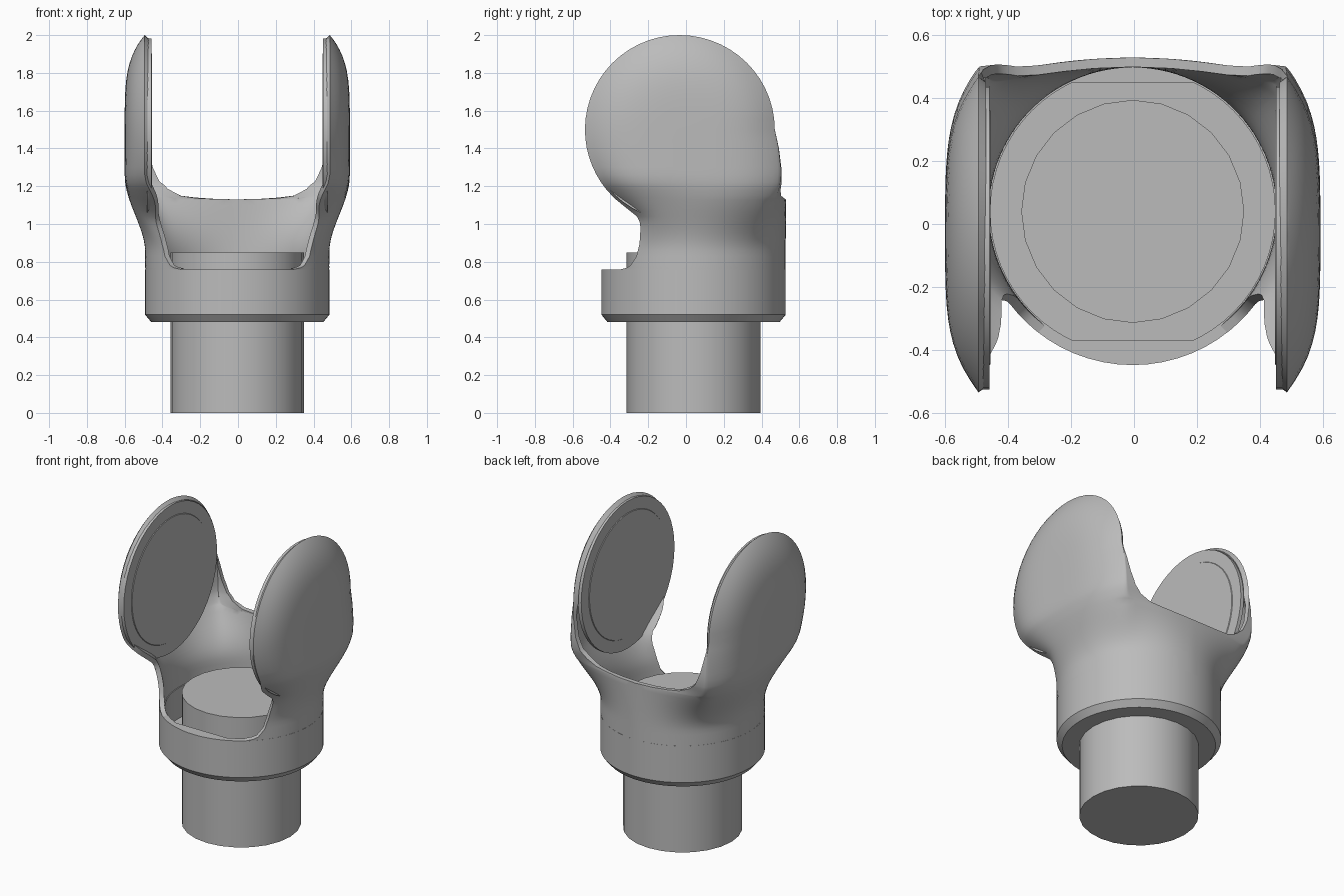
import bpy, bmesh, math
from mathutils import Matrix

cube = bpy.data.objects.get("Cube")
if cube:
    bpy.data.objects.remove(cube, do_unlink=True)

grey = bpy.data.materials.new("plain_grey")
grey.use_nodes = True
COLOUR = (0.5, 0.5, 0.5, 1)
grey.diffuse_color = COLOUR
grey.node_tree.nodes["Principled BSDF"].inputs["Base Color"].default_value = COLOUR

SHIFT_X = -0.004        # whole model sits slightly to its right
AXIS_Y = 0.04           # axis of shaft and collar
RADIUS = 0.488          # collar radius
EAR_Y, EAR_Z, EAR_R = -0.035, 1.5, 0.5
EDGE_X, BULGE = 0.49, 0.106


def finish(name, bm, mods=()):
    """Turn a bmesh into a shaded, coloured object with modifiers applied."""
    mesh = bpy.data.meshes.new(name)
    bm.to_mesh(mesh)
    bm.free()
    mesh.materials.append(grey)
    ob = bpy.data.objects.new(name, mesh)
    bpy.context.collection.objects.link(ob)
    ob.location.x = SHIFT_X
    for kind, settings in mods:
        mod = ob.modifiers.new(kind.title(), kind)
        for key, value in settings.items():
            setattr(mod, key, value)
    bpy.ops.object.select_all(action='DESELECT')
    ob.select_set(True)
    bpy.context.view_layer.objects.active = ob
    if mods:
        bpy.ops.object.convert(target='MESH')
    bpy.ops.object.shade_smooth_by_angle(angle=math.radians(35))
    return ob


def lathe(name, profile, segments, matrix):
    """Revolve (radius, height) points around z, then place them."""
    bm = bmesh.new()
    verts = [bm.verts.new((r, 0, h)) for r, h in profile]
    edges = [bm.edges.new(pair) for pair in zip(verts, verts[1:])]
    bmesh.ops.spin(bm, geom=verts + edges, cent=(0, 0, 0), axis=(0, 0, 1),
                   angle=math.tau, steps=segments)
    bmesh.ops.remove_doubles(bm, verts=bm.verts, dist=0.0002)
    bmesh.ops.recalc_face_normals(bm, faces=bm.faces)
    bm.transform(matrix)
    return finish(name, bm)


def interp(table, z):
    """Piecewise linear lookup, clamped at both ends."""
    if z <= table[0][0]:
        return table[0][1]
    for (a, p), (b, q) in zip(table, table[1:]):
        if z <= b:
            return p + (q - p) * (z - a) / (b - a)
    return table[-1][1]


def lerp(a, b, t):
    return a + (b - a) * t


# Shaft, and the collar cup around it with a chamfered bottom
upright = Matrix.Translation((0, AXIS_Y, 0))
lathe("shaft", [(0, 0), (0.354, 0), (0.354, 0.85), (0, 0.85)], 24, upright)
lathe("collar", [(0, 0.48), (0.455, 0.48), (RADIUS, 0.52), (RADIUS, 0.76),
                 (0.452, 0.76), (0.452, 0.56), (0, 0.56)], 64, upright)


# Flat-sided ledges inside the front and the back of the collar
def ledge(name, chord, direction):
    half = math.acos(chord / 0.47)
    bm = bmesh.new()
    ring = []
    for i in range(17):
        a = lerp(-half, half, i / 16)
        ring.append(bm.verts.new((0.47 * math.sin(a),
                                  AXIS_Y + direction * 0.47 * math.cos(a), 0.55)))
    face = bm.faces.new(ring)
    top = bmesh.ops.extrude_face_region(bm, geom=[face])["geom"]
    bmesh.ops.translate(bm, vec=(0, 0, 0.208),
                        verts=[v for v in top if isinstance(v, bmesh.types.BMVert)])
    bmesh.ops.recalc_face_normals(bm, faces=bm.faces)
    finish(name, bm)


ledge("front_ledge", 0.41, -1)
ledge("back_ledge", 0.41, 1)

# Outlines of the fork shell: front edge, back corner, and back opening by height
FRONT = [(0.76, -0.345), (0.768, -0.315), (0.78, -0.295), (0.83, -0.262),
         (0.9, -0.245), (1.0, -0.24), (1.04, -0.26), (1.1, -0.335)]
BACK = [(1.3, 0.5), (1.4, 0.49), (1.5, 0.47)]
OPENING = [(1.13, 0), (1.133, 0.12), (1.14, 0.22), (1.15, 0.3), (1.18, 0.37),
           (1.22, 0.415), (1.3, 0.45), (1.4, 0.472), (1.5, EDGE_X)]
SIDE_STEPS, BACK_STEPS = 26, 14


def shell_row(z):
    """Points of one level of the left half, from front edge round to the back."""
    rise = max(0, z - EAR_Z) / EAR_R
    arc = math.sqrt(max(0, 1 - ((z - EAR_Z) / EAR_R) ** 2))
    front = interp(FRONT, z) if z < 1.1 else EAR_Y - EAR_R * arc
    back = interp(BACK, z)
    if z > EAR_Z:
        back = EAR_Y + (back - EAR_Y) * arc
    opening = interp(OPENING, z)
    t = min(1, max(0, (z - 0.85) / 0.4))
    blend = t * t * (3 - 2 * t)
    start = math.acos(min(1, (AXIS_Y - front) / RADIUS))
    corner = math.radians(130)
    end = max(corner, math.pi - math.asin(min(1, opening / RADIUS)))

    def mix(angle, x, y):
        return [lerp(RADIUS * math.sin(angle), x, blend),
                lerp(AXIS_Y - RADIUS * math.cos(angle), y, blend), z]

    row = []
    for i in range(SIDE_STEPS + 1):          # domed side
        u = i / SIDE_STEPS
        y = lerp(front, back, u)
        reach = (EAR_Y - front) if y < EAR_Y else (back - EAR_Y)
        across = abs(y - EAR_Y) / max(reach, 1e-6) * (arc if rise else 1)
        r = min(1, math.hypot(across, rise))
        row.append(mix(lerp(start, corner, u), EDGE_X + BULGE * (1 - r ** 4), y))
    for i in range(1, BACK_STEPS + 1):       # slightly bowed back wall
        u = i / BACK_STEPS
        x = lerp(EDGE_X, opening, u)
        row.append(mix(lerp(corner, end, u), x,
                       back + 0.029 * (1 - (x / EDGE_X) ** 2)))
    if opening == 0:
        row[-1][0] = 0
    for _ in range(2):                       # round off the back corner
        row = [row[0]] + [[(a + 2 * b + c) / 4 for a, b, c in zip(*trio)]
                          for trio in zip(row, row[1:], row[2:])] + [row[-1]]
    return row


# Fork shell: thin wall rising from the collar into two round ears
levels = [0.76, 0.768, 0.78, 0.8, 0.83]
levels += [0.83 + 0.03 * i for i in range(1, 10)]
levels += [z for z, _ in OPENING[:5]] + [1.2, 1.22, 1.26, 1.3, 1.35, 1.4, 1.45]
levels += [EAR_Z + EAR_R * math.sin(math.pi / 2 * i / 14) for i in range(15)]
bm = bmesh.new()
grid = [[bm.verts.new(p) for p in shell_row(z)] for z in levels]
for low, high in zip(grid, grid[1:]):
    for j in range(len(low) - 1):
        bm.faces.new((low[j], low[j + 1], high[j + 1], high[j]))
bmesh.ops.remove_doubles(bm, verts=bm.verts, dist=0.0005)
finish("fork_shell", bm, [
    ("MIRROR", {"use_clip": True, "merge_threshold": 0.001}),
    ("SOLIDIFY", {"thickness": 0.03, "offset": -1}),
])

# Round pads on the inner faces of the ears, each with a raised centre disc
for side, name in ((1, "left_pad"), (-1, "right_pad")):
    place = (Matrix.Translation((0, EAR_Y - 0.008, EAR_Z))
             @ Matrix.Rotation(side * math.pi / 2, 4, 'Y'))
    lathe(name, [(0, 0.478), (0.482, 0.478), (0.482, 0.455), (0.405, 0.455),
                 (0.402, 0.451), (0, 0.451)], 48, place)
